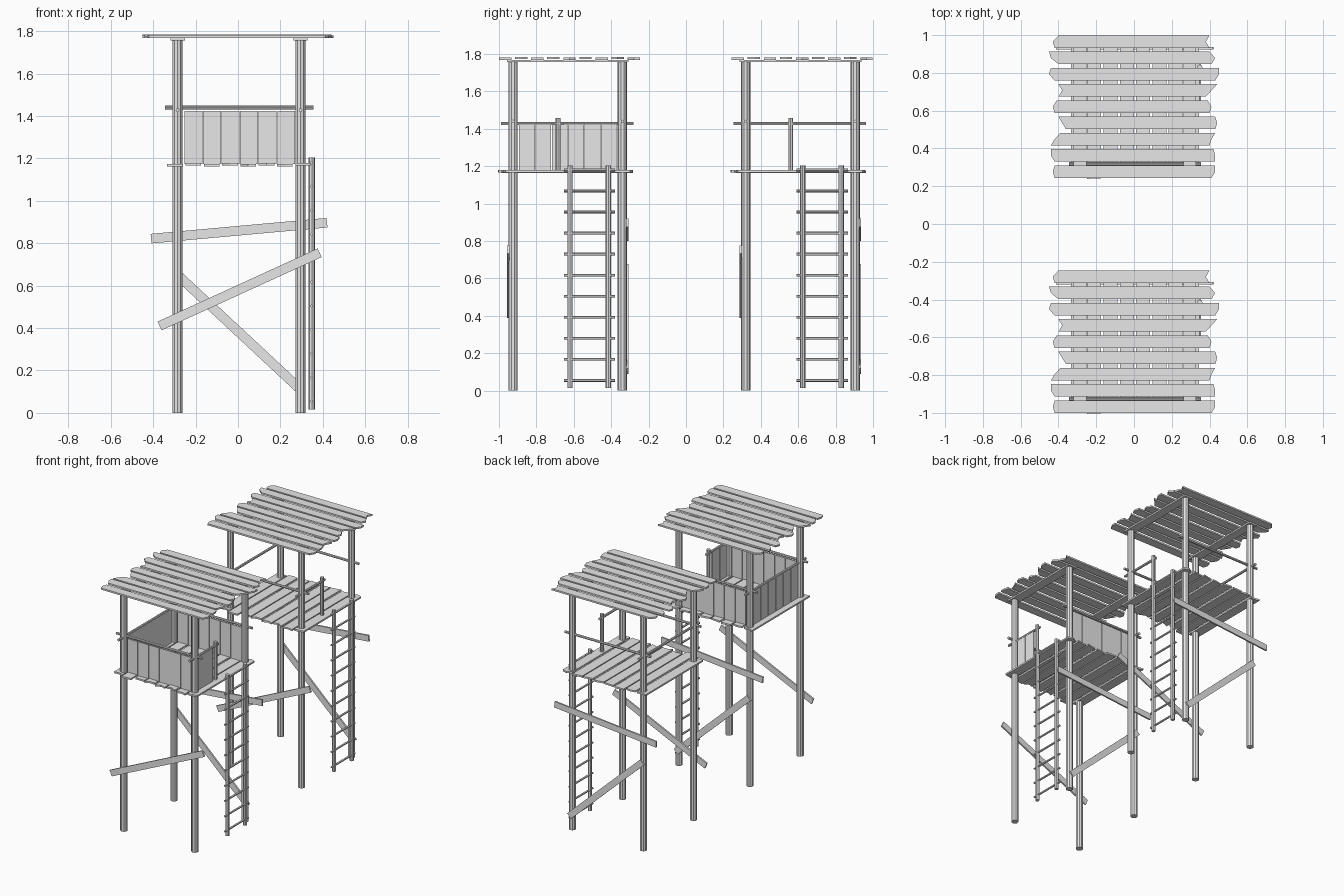
import bpy, bmesh, math, random
from mathutils import Vector, Matrix

cube = bpy.data.objects.get("Cube")
if cube:
    bpy.data.objects.remove(cube, do_unlink=True)
random.seed(4)

wood = bpy.data.materials.new("pale_grey_wood")
wood.use_nodes = True
GREY = (0.8, 0.8, 0.8, 1)
wood.diffuse_color = GREY
wood.node_tree.nodes["Principled BSDF"].inputs["Base Color"].default_value = GREY


def finish(bm, name, y):
    bmesh.ops.recalc_face_normals(bm, faces=bm.faces)
    mesh = bpy.data.meshes.new(name)
    bm.to_mesh(mesh)
    bm.free()
    mesh.materials.append(wood)
    ob = bpy.data.objects.new(name, mesh)
    ob.location.y = y
    bpy.context.collection.objects.link(ob)


def pole(bm, a, b, r, sides=8):
    """Round bar from a to b."""
    a, b = Vector(a), Vector(b)
    d = b - a
    m = Matrix.Translation((a + b) / 2) @ d.to_track_quat('Z', 'Y').to_matrix().to_4x4()
    bmesh.ops.create_cone(bm, cap_ends=True, segments=sides, radius1=r, radius2=r,
                          depth=d.length, matrix=m)


def box(bm, centre, size, turn=0):
    """Board, optionally turned about the y axis."""
    m = (Matrix.Translation(centre) @ Matrix.Rotation(turn, 4, 'Y')
         @ Matrix.Diagonal((*size, 1)))
    bmesh.ops.create_cube(bm, size=1, matrix=m)


def slab(bm, outline, z, thick):
    """Flat plank with a free outline."""
    f = bm.faces.new([bm.verts.new((x, y, z)) for x, y in outline])
    up = bmesh.ops.extrude_face_region(bm, geom=[f])["geom"]
    bmesh.ops.translate(bm, vec=(0, 0, thick),
                        verts=[v for v in up if isinstance(v, bmesh.types.BMVert)])


# Tower layout, in each tower's own coordinates
XL, XR = -0.285, 0.295
YF, YB = -0.303, 0.282
GATE = -0.062
DECK, RAIL_X, RAIL_Y = 1.178, 1.44, 1.428
# Broken roof plank ends, back to front, in hundredths: left three, right three
ROOF = [(-40, -43, -42, 40, 38, 40), (-45, -44, -40, 40, 43, 41),
        (-44, -45, -42, 45, 45, 43), (-40, -38, -40, 44, 41, 38),
        (-41, -43, -42, 39, 41, 40), (-40, -38, -36, 43, 44, 43),
        (-39, -42, -44, 43, 41, 40), (-44, -44, -42, 42, 43, 43),
        (-42, -43, -42, 43, 43, 41)]
DECK_ENDS = [[random.uniform(0.315, 0.341) for _ in range(6)] for _ in range(8)]


def tower(tag, y, walled):
    # Corner posts
    bm = bmesh.new()
    for px in (XL, XR):
        for py in (YF, YB):
            pole(bm, (px, py, 0), (px, py, 1.765), 0.025, 10)
    finish(bm, tag + "_corner_posts", y)

    # Roof planks on two bearers
    bm = bmesh.new()
    for i, ends in enumerate(ROOF):
        a, b, c, d, e, f = [v / 100 for v in ends]
        mid = 0.343 - i * 0.086
        hi, lo = mid + 0.033, mid - 0.033
        slab(bm, [(a, hi), (b, mid), (c, lo), (f, lo), (e, mid), (d, hi)],
             1.769 + 0.004 * (i % 2), 0.012)
    finish(bm, tag + "_roof_planks", y)
    bm = bmesh.new()
    for px in (XL, XR):
        box(bm, (px, -0.01, 1.762), (0.068, 0.65, 0.011))
    finish(bm, tag + "_roof_bearers", y)

    # Deck planks
    bm = bmesh.new()
    for i, (a, b, c, d, e, f) in enumerate(DECK_ENDS):
        mid = -0.297 + i * 0.0863
        l, r = mid - 0.037, mid + 0.037
        k = 0.025 if i != 1 else 0.045
        slab(bm, [(l, -a - k), (mid, -b - k), (r, -c - k), (r, d), (mid, e), (l, f)],
             1.163 + 0.004 * (i % 2), 0.012)
    finish(bm, tag + "_deck_planks", y)

    # Hand rails, with a gap for the ladder
    bm = bmesh.new()
    for py in (YF, YB):
        pole(bm, (-0.345, py, RAIL_X), (0.355, py, RAIL_X), 0.009)
    pole(bm, (XL, -0.368, RAIL_Y), (XL, 0.341, RAIL_Y), 0.009)
    pole(bm, (XR, -0.368, RAIL_Y), (XR, GATE + 0.03, RAIL_Y), 0.009)
    finish(bm, tag + "_hand_rails", y)
    bm = bmesh.new()
    pole(bm, (XR, GATE, 1.165), (XR, GATE, 1.457), 0.013)
    finish(bm, tag + "_gate_post", y)

    # Ladder
    bm = bmesh.new()
    for py in (0.002, 0.207):
        pole(bm, (0.348, py, 0.015), (0.348, py, 1.205), 0.0145)
    finish(bm, tag + "_ladder_rails", y)
    bm = bmesh.new()
    for i in range(11):
        z = 0.055 + i * 0.1125
        pole(bm, (0.348, -0.03, z), (0.348, 0.243, z), 0.0075, 6)
    finish(bm, tag + "_ladder_rungs", y)

    # Slanted braces nailed outside the posts
    bm = bmesh.new()
    for x0, z0, x1, z1, py in ((-0.37, 0.41, 0.385, 0.755, YF - 0.026),
                               (-0.41, 0.822, 0.42, 0.897, YB + 0.026),
                               (-0.295, 0.66, 0.3, 0.105, YB + 0.026)):
        dx, dz = x1 - x0, z1 - z0
        box(bm, ((x0 + x1) / 2, py, (z0 + z1) / 2),
            (math.hypot(dx, dz), 0.012, 0.045), -math.atan2(dz, dx))
    finish(bm, tag + "_braces", y)

    # Plank walls below the rails
    if walled:
        bm = bmesh.new()
        h, zc = 0.25, DECK + 0.122
        for i in range(6):
            px = XL + 0.031 + (i + 0.5) * 0.0875
            for py in (YF, YB):
                box(bm, (px, py, zc), (0.084, 0.01, h))
            wy = YF + 0.031 + (i + 0.5) * 0.0875
            box(bm, (XL, wy, zc), (0.01, 0.084, h))
            if wy < GATE - 0.03:
                box(bm, (XR, wy, zc), (0.01, 0.084, h))
        finish(bm, tag + "_wall_planks", y)


tower("front_tower", -0.622, True)
tower("back_tower", 0.622, False)
